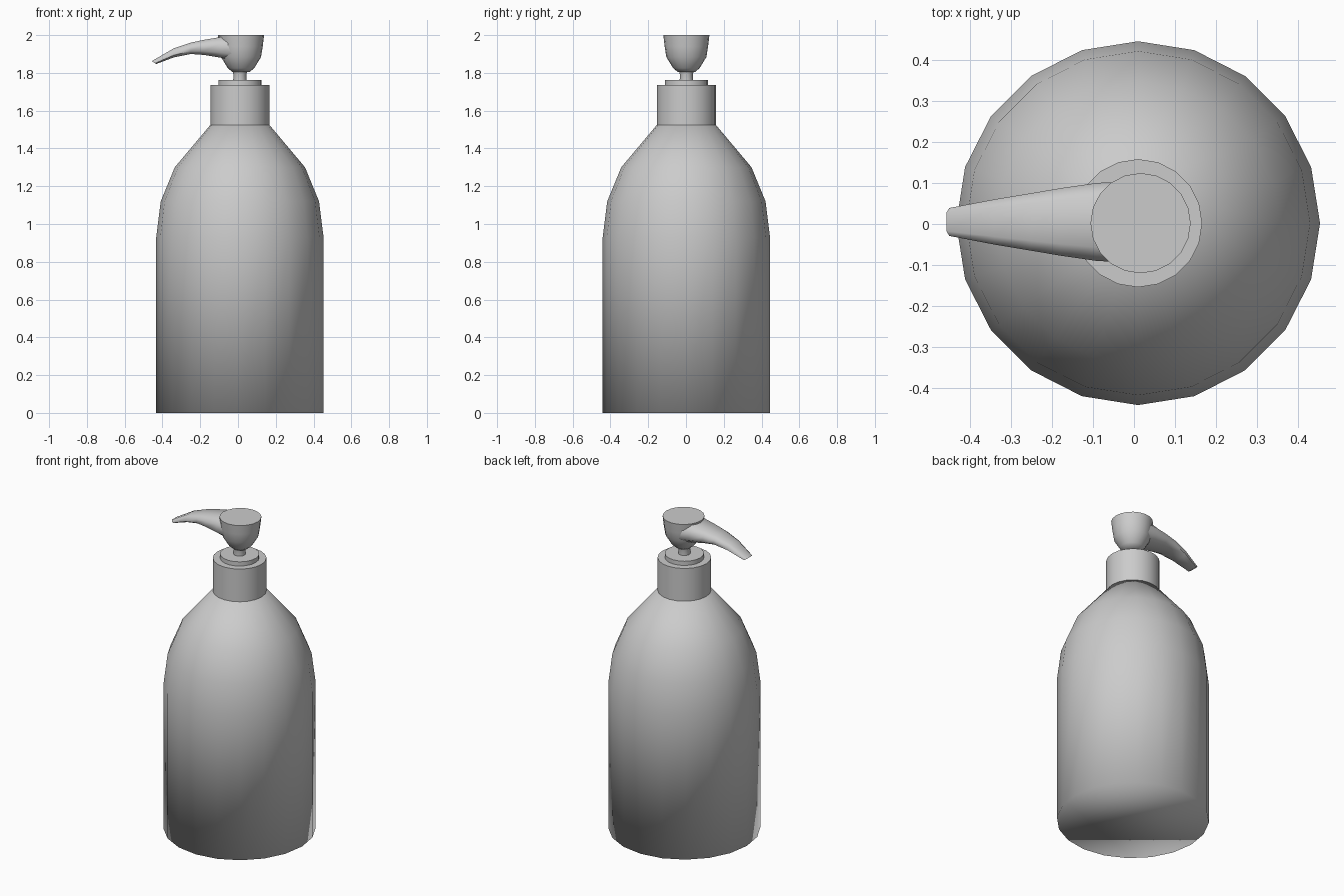
import bpy
import bmesh
from math import cos, sin, pi, radians

if "Cube" in bpy.data.objects:
    bpy.data.objects.remove(bpy.data.objects["Cube"], do_unlink=True)

CX, CY = 0.01, 0.002  # axis of the bottle

grey = bpy.data.materials.new("plain_grey")
grey.use_nodes = True
colour = (0.6, 0.6, 0.6, 1)
grey.diffuse_color = colour
grey.node_tree.nodes["Principled BSDF"].inputs["Base Color"].default_value = colour


def loft(name, rings, angle=None):
    """Skin a list of closed rings, cap both ends and shade smooth."""
    bm = bmesh.new()
    loops = [[bm.verts.new(p) for p in ring] for ring in rings]
    n = len(loops[0])
    for a, b in zip(loops, loops[1:]):
        for i in range(n):
            j = (i + 1) % n
            bm.faces.new((a[i], a[j], b[j], b[i]))
    bm.faces.new(loops[0][::-1])
    bm.faces.new(loops[-1])
    bmesh.ops.recalc_face_normals(bm, faces=bm.faces)
    mesh = bpy.data.meshes.new(name)
    bm.to_mesh(mesh)
    bm.free()
    mesh.materials.append(grey)
    obj = bpy.data.objects.new(name, mesh)
    bpy.context.collection.objects.link(obj)
    bpy.ops.object.select_all(action="DESELECT")
    obj.select_set(True)
    bpy.context.view_layer.objects.active = obj
    if angle is None:
        bpy.ops.object.shade_smooth()
    else:
        bpy.ops.object.shade_smooth_by_angle(angle=radians(angle))
    return obj


def turned(name, profile, sides=20, angle=None, cx=CX):
    """Revolve (radius, height) pairs around the bottle axis."""
    steps = [2 * pi * i / sides for i in range(sides)]
    rings = [[(cx + r * cos(t), CY + r * sin(t), z) for t in steps]
             for r, z in profile]
    return loft(name, rings, angle)


# Bottle with rounded shoulders
turned("bottle_body", [(0.443, 0), (0.443, 0.93), (0.419, 1.12),
                       (0.345, 1.30), (0.156, 1.525)])

# Neck collar, flange and pump stem
turned("neck_collar", [(0.156, 1.52), (0.156, 1.735)], angle=40)
turned("collar_flange", [(0.114, 1.73), (0.114, 1.762)], angle=40)
turned("pump_stem", [(0.036, 1.75), (0.034, 1.79), (0.042, 1.82)], angle=40)

# Pump head, a cup with a flat top
turned("pump_head", [(0.046, 1.805), (0.07, 1.825), (0.106, 1.884),
                     (0.115, 1.94), (0.122, 2.0)], angle=50, cx=0.016)


# Curved spout: x, half width, underside height, top height
def spout_ring(x, half, low, high):
    mid, tall = (low + high) / 2, (high - low) / 2
    outline = [(-0.6, -1), (0.6, -1), (1, -0.5), (1, 0.4),
               (0.65, 1), (-0.65, 1), (-1, 0.4), (-1, -0.5)]
    lean = 0.012 if x < -0.4 else 0
    return [(x - lean * v, CY + 0.003 + half * u, mid + tall * v)
            for u, v in outline]


stations = [(0.02, 0.1, 1.86, 1.998), (-0.09, 0.095, 1.88, 1.99),
            (-0.18, 0.082, 1.895, 1.975), (-0.25, 0.07, 1.9, 1.96),
            (-0.34, 0.055, 1.882, 1.93), (-0.445, 0.034, 1.847, 1.862)]
loft("pump_spout", [spout_ring(*s) for s in stations], angle=60)
